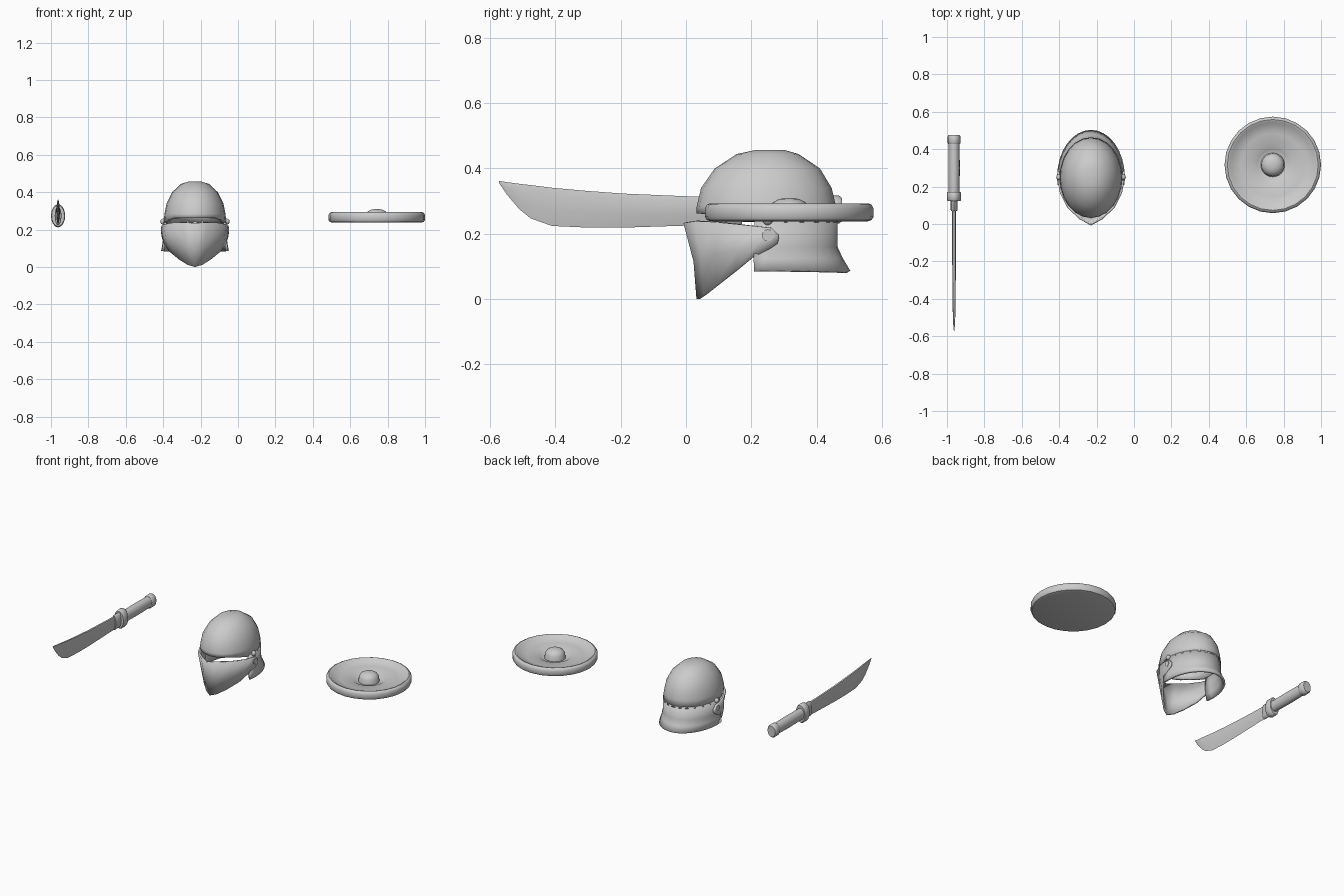
import bpy, bmesh, math
from math import sin, cos, pi, radians

if "Cube" in bpy.data.objects:
    bpy.data.objects.remove(bpy.data.objects["Cube"])

HELM_X = -0.23
SWORD = (-0.962, 0.274)      # x, z of the grip axis
SHIELD = (0.742, 0.316)      # x, y of the shield centre


def loft(name, rings, closed=True, cap_start=False, cap_end=False, thick=0,
         mirror=False, loc=(0, 0, 0), angle=35):
    """Skin a list of equal-length point rings into one smooth-shaded object."""
    bm = bmesh.new()
    rows = [[bm.verts.new(p) for p in r] for r in rings]
    n = len(rows[0])
    for a, b in zip(rows, rows[1:]):
        for j in range(n if closed else n - 1):
            k = (j + 1) % n
            bm.faces.new((a[j], a[k], b[k], b[j]))
    if cap_start:
        bm.faces.new(rows[0][::-1])
    if cap_end:
        bm.faces.new(rows[-1])
    if cap_start and cap_end:
        bmesh.ops.recalc_face_normals(bm, faces=bm.faces)
    me = bpy.data.meshes.new(name)
    bm.to_mesh(me)
    bm.free()
    ob = bpy.data.objects.new(name, me)
    bpy.context.collection.objects.link(ob)
    ob.location = loc
    if mirror:
        m = ob.modifiers.new("Mirror", 'MIRROR')
        m.use_clip = True
    if thick:
        s = ob.modifiers.new("Solidify", 'SOLIDIFY')
        s.thickness = thick
        s.offset = -1
    smooth(ob, angle)
    return ob


def smooth(ob, angle=35):
    bpy.ops.object.select_all(action='DESELECT')
    ob.select_set(True)
    bpy.context.view_layer.objects.active = ob
    bpy.ops.object.shade_smooth_by_angle(angle=radians(angle))


def egg(z, y0, y1, hw, angles, front_lift=0):
    """Horizontal oval ring from y0 to y1, optionally raised at the front."""
    c, r = (y0 + y1) / 2, (y1 - y0) / 2
    return [(hw * cos(a), c + r * sin(a),
             z + front_lift * min(1, max(0, -sin(a) * 1.8 - 0.3))) for a in angles]


# Helmet dome, open below, with a raised brow
full = [2 * pi * i / 24 for i in range(24)]
dome = [egg(0.235, 0.032, 0.464, 0.168, full, 0.027),
        egg(0.285, 0.033, 0.459, 0.163, full),
        egg(0.340, 0.046, 0.446, 0.152, full),
        egg(0.400, 0.088, 0.410, 0.122, full),
        egg(0.444, 0.155, 0.345, 0.075, full),
        egg(0.457, 0.215, 0.300, 0.035, full)]
loft("helmet_dome", dome, cap_end=True, thick=0.014, loc=(HELM_X, 0, 0), angle=50)

# Neck guard flaring out at the bottom
arc = [radians(-10 + 200 * i / 18) for i in range(19)]
guard = [egg(0.087, 0.0, 0.503, 0.181, arc),
         egg(0.125, 0.015, 0.480, 0.174, arc),
         egg(0.160, 0.030, 0.464, 0.170, arc),
         egg(0.245, 0.032, 0.463, 0.168, arc)]
loft("neck_guard", guard, closed=False, thick=0.014, loc=(HELM_X, 0, 0), angle=50)

# Pointed face mask: lower edge, middle, upper edge (one half, mirrored)
mask = [[(0, .032, 0), (.04, .052, .012), (.085, .09, .04), (.14, .15, .085),
         (.168, .205, .128), (.177, .258, .155), (.179, .28, .17)],
        [(0, .023, .115), (.05, .047, .115), (.107, .09, .135), (.157, .155, .15),
         (.175, .22, .17), (.18, .262, .19), (.18, .284, .185)],
        [(0, -.008, .233), (.06, .025, .238), (.125, .085, .236), (.166, .165, .228),
         (.177, .225, .222), (.18, .262, .218), (.18, .283, .197)]]
loft("face_mask", mask, closed=False, thick=0.012, mirror=True,
     loc=(HELM_X, 0, 0), angle=40)

# Rivets and hinge discs on both temples
for side, s in (("left", -1), ("right", 1)):
    bpy.ops.mesh.primitive_uv_sphere_add(segments=12, ring_count=8, radius=0.016,
                                         location=(HELM_X + s * 0.17, 0.25, 0.243))
    bpy.context.object.name = "rivet_" + side
    smooth(bpy.context.object, 60)
    bpy.ops.mesh.primitive_cylinder_add(vertices=12, radius=0.018, depth=0.02,
                                        location=(HELM_X + s * 0.172, 0.25, 0.195),
                                        rotation=(0, pi / 2, 0))
    bpy.context.object.name = "hinge_disc_" + side
    smooth(bpy.context.object)


# Shield: rounded rim, shallow dish, sunken ring and central boss
def circle(r, z):
    return [(r * cos(2 * pi * i / 24), r * sin(2 * pi * i / 24), z) for i in range(24)]


shield = [(0.236, 0.237), (0.252, 0.242), (0.258, 0.252), (0.258, 0.278), (0.252, 0.289),
          (0.243, 0.293), (0.233, 0.290), (0.222, 0.279), (0.17, 0.268), (0.10, 0.264),
          (0.085, 0.254), (0.064, 0.250), (0.060, 0.280), (0.050, 0.296),
          (0.032, 0.306), (0.012, 0.310)]
loft("shield", [circle(r, z) for r, z in shield], cap_start=True, cap_end=True,
     loc=(SHIELD[0], SHIELD[1], 0), angle=40)


# Sword fittings: stacked oval sections along y (y, half width, half height)
def ovals(name, sections):
    rings = [[(w * cos(2 * pi * i / 16), y, h * sin(2 * pi * i / 16)) for i in range(16)]
             for y, w, h in sections]
    loft(name, rings, cap_start=True, cap_end=True, loc=(SWORD[0], 0, SWORD[1]), angle=40)


ovals("sword_collar", [(0.07, .015, .047), (0.075, .018, .05), (0.13, .018, .05)])
ovals("sword_guard", [(0.122, .034, .056), (0.13, .038, .062), (0.165, .038, .062),
                      (0.172, .034, .056)])
ovals("sword_grip", [(0.165, .029, .037), (0.30, .031, .039), (0.435, .029, .037)])
ovals("sword_pommel", [(0.427, .030, .039), (0.433, .034, .043), (0.468, .034, .043),
                       (0.477, .028, .036)])

# Blade with a flat spine and a sharp lower edge (y, top, bottom, half thickness)
blade = [(0.12, .313, .228, .010), (0, .315, .225, .010), (-.19, .323, .219, .010),
         (-.30, .331, .219, .009), (-.41, .341, .224, .008), (-.475, .349, .247, .007),
         (-.51, .353, .275, .006), (-.548, .358, .320, .004), (-.572, .362, .356, .001)]
rings = []
for y, top, bot, t in blade:
    mid = bot + (top - bot) * 0.4
    rings.append([(t * .6, y, top), (t, y, top - (top - bot) * .15), (t * .9, y, mid),
                  (0, y, bot), (-t * .9, y, mid), (-t, y, top - (top - bot) * .15),
                  (-t * .6, y, top)])
loft("sword_blade", rings, cap_start=True, cap_end=True, loc=(SWORD[0], 0, 0), angle=30)
